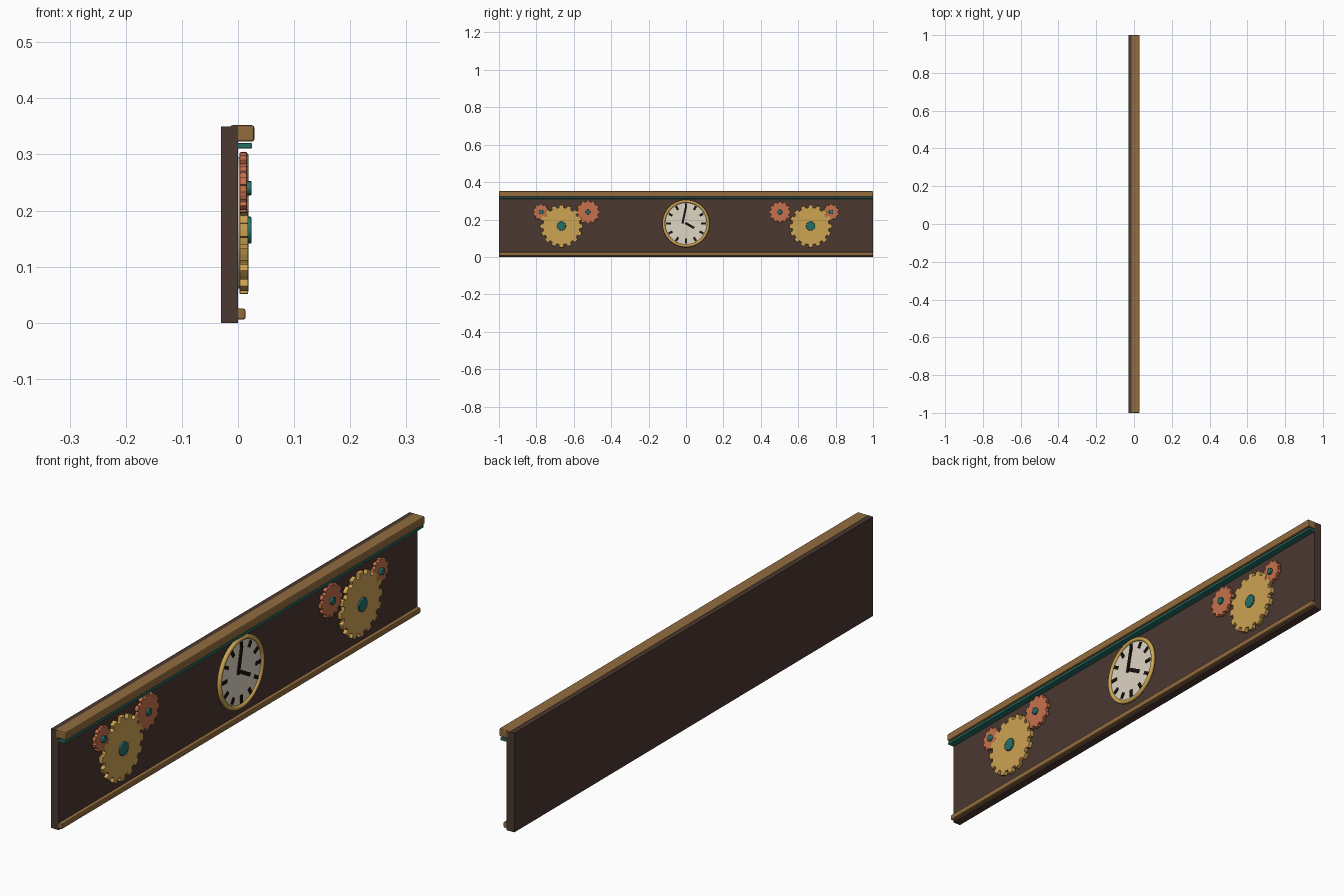
import bpy, bmesh, math
from mathutils import Matrix, Vector

if "Cube" in bpy.data.objects:
    bpy.data.objects.remove(bpy.data.objects["Cube"])


def material(name, rgb):
    lin = [((c / 255 + 0.055) / 1.055) ** 2.4 for c in rgb] + [1]
    m = bpy.data.materials.new(name)
    m.use_nodes = True
    m.diffuse_color = lin
    m.node_tree.nodes["Principled BSDF"].inputs["Base Color"].default_value = lin
    return m


WOOD = material("dark wood", (76, 56, 49))
BRONZE = material("bronze", (146, 108, 62))
BRASS = material("brass", (205, 163, 82))
COPPER = material("copper", (198, 112, 76))
TEAL = material("teal", (38, 112, 104))
CREAM = material("cream", (222, 214, 196))
INK = material("ink", (26, 20, 16))


def finish(name, bm, mat, bevel=0, smooth=False):
    bmesh.ops.recalc_face_normals(bm, faces=bm.faces)
    me = bpy.data.meshes.new(name)
    bm.to_mesh(me)
    bm.free()
    ob = bpy.data.objects.new(name, me)
    bpy.context.collection.objects.link(ob)
    me.materials.append(mat)
    if bevel:
        mod = ob.modifiers.new("bevel", "BEVEL")
        mod.width, mod.segments = bevel, 2
    if smooth:
        bpy.ops.object.select_all(action="DESELECT")
        ob.select_set(True)
        bpy.context.view_layer.objects.active = ob
        bpy.ops.object.shade_smooth_by_angle(angle=math.radians(40))
    return ob


def box(name, x, y, z, mat, bevel=0):
    """Box from (low, high) pairs."""
    bm = bmesh.new()
    bmesh.ops.create_cube(bm, size=1)
    for v in bm.verts:
        v.co = [sum(r) / 2 + c * (r[1] - r[0]) for c, r in zip(v.co, (x, y, z))]
    return finish(name, bm, mat, bevel)


def plate(name, outline, x0, x1, mat, bevel=0, smooth=False):
    """Flat outline in the y-z plane, extruded along x."""
    bm = bmesh.new()
    face = bm.faces.new([bm.verts.new((x0, y, z)) for y, z in outline])
    out = bmesh.ops.extrude_face_region(bm, geom=[face])["geom"]
    bmesh.ops.translate(bm, vec=(x1 - x0, 0, 0),
                        verts=[g for g in out if isinstance(g, bmesh.types.BMVert)])
    return finish(name, bm, mat, bevel, smooth)


def polar(y, z, r, a):
    return y + r * math.sin(a), z + r * math.cos(a)


def disc(name, y, z, r, x0, x1, mat, sides=32, bevel=0):
    ring = [polar(y, z, r, math.tau * i / sides) for i in range(sides)]
    return plate(name, ring, x0, x1, mat, bevel, True)


def gear(name, y, z, r, teeth, x0, x1, mat, hub):
    pitch = math.tau / teeth
    root = r * 0.87
    outline = []
    for i in range(teeth):
        for part, rad in ((-0.32, root), (-0.27, r), (0, r), (0.27, r), (0.32, root), (0.5, root)):
            outline.append(polar(y, z, rad, (i + part) * pitch))
    plate(name, outline, x0, x1, mat, 0.0015)
    disc(name + "_hub", y, z, hub, x1 - 0.002, 0.024, TEAL, 24, 0.002)


def bar(name, y, z, angle, r0, r1, width, x0, x1):
    """Straight strip radiating from a point at a clock angle."""
    d = Vector((math.sin(angle), math.cos(angle)))
    n = Vector((d.y, -d.x)) * width / 2
    c = Vector((y, z))
    plate(name, [c + d * r0 - n, c + d * r1 - n, c + d * r1 + n, c + d * r0 + n], x0, x1, INK)


# Board and long trims
box("back_panel", (-0.03, 0), (-1, 1), (0, 0.35), WOOD)
box("top_rail", (-0.014, 0.029), (-1, 1), (0.323, 0.352), BRONZE, 0.004)
box("accent_strip", (-0.002, 0.025), (-1, 1), (0.311, 0.32), TEAL, 0.001)
box("bottom_trim", (-0.003, 0.013), (-1, 1), (0.006, 0.025), BRONZE, 0.003)

# Gear clusters, mirrored about the clock
for side, label, mid_y, mid_r in ((-1, "near", 0.524, 0.064), (1, "far", 0.502, 0.058)):
    gear(label + "_large_gear", side * 0.666, 0.165, 0.114, 16, 0.003, 0.018, BRASS, 0.024)
    gear(label + "_middle_gear", side * mid_y, 0.24, mid_r, 12, 0.003, 0.016, COPPER, 0.013)
    gear(label + "_small_gear", side * 0.775, 0.24, 0.044, 10, 0.003, 0.016, COPPER, 0.012)

# Clock rim and face
CZ = 0.178
bm = bmesh.new()
N, M = 48, 10
rings = []
for i in range(N):
    turn = Matrix.Rotation(math.tau * i / N, 3, "X")
    loop = []
    for j in range(M):
        b = math.tau * j / M
        p = turn @ Vector((0.008 * math.sin(b), 0, 0.119 + 0.008 * math.cos(b)))
        loop.append(bm.verts.new(p + Vector((0.011, 0, CZ))))
    rings.append(loop)
for i in range(N):
    a, b = rings[i], rings[(i + 1) % N]
    for j in range(M):
        k = (j + 1) % M
        bm.faces.new((a[j], a[k], b[k], b[j]))
finish("clock_rim", bm, BRASS, smooth=True)
disc("clock_face", 0, CZ, 0.117, 0, 0.012, CREAM, 48)

# Hour marks and hands
for h in range(12):
    inner = 0.08 if h % 3 == 0 else 0.084
    bar(f"hour_mark_{h + 1}", 0, CZ, math.tau * h / 12, inner, 0.107, 0.012, 0.011, 0.015)
bar("minute_hand", -0.019, CZ, math.radians(12), 0, 0.095, 0.011, 0.011, 0.017)
bar("hour_hand", -0.004, CZ + 0.004, math.radians(120), 0, 0.055, 0.013, 0.011, 0.018)
